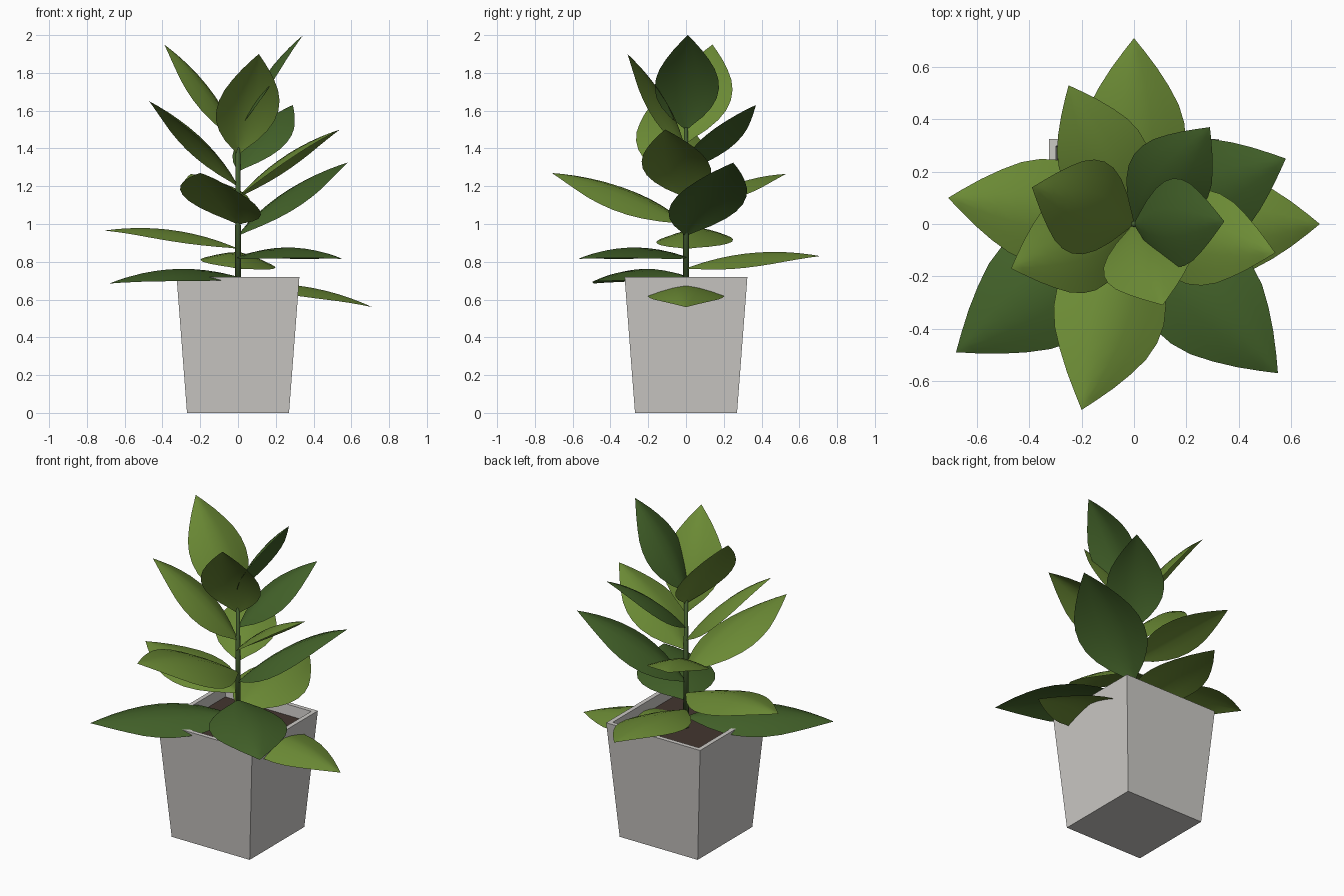
import bpy, bmesh, math
from mathutils import Vector, Matrix

if "Cube" in bpy.data.objects:
    bpy.data.objects.remove(bpy.data.objects["Cube"])


def material(name, rgb):
    m = bpy.data.materials.new(name)
    m.diffuse_color = (*rgb, 1)
    m.use_nodes = True
    m.node_tree.nodes["Principled BSDF"].inputs["Base Color"].default_value = m.diffuse_color
    return m


POT = material("pale grey", (0.60, 0.585, 0.56))
SOIL = material("dark soil", (0.055, 0.036, 0.028))
STEM = material("stem green", (0.06, 0.115, 0.03))
LIGHT = material("light green", (0.15, 0.26, 0.036))
DARK = material("dark green", (0.055, 0.12, 0.022))


def finish(bm, name, mat, smooth=False):
    me = bpy.data.meshes.new(name)
    bm.to_mesh(me)
    bm.free()
    me.materials.append(mat)
    for p in me.polygons:
        p.use_smooth = smooth
    ob = bpy.data.objects.new(name, me)
    bpy.context.collection.objects.link(ob)
    return ob


def square(bm, half, z):
    return [bm.verts.new((sx * half, sy * half, z))
            for sx, sy in ((-1, -1), (1, -1), (1, 1), (-1, 1))]


# Pot: tapered square shell with a thin rim and a hollow top
bm = bmesh.new()
rings = [square(bm, h, z) for h, z in
         ((0.27, 0), (0.325, 0.72), (0.298, 0.72), (0.288, 0.60))]
bm.faces.new(rings[0][::-1])
for a, b in zip(rings, rings[1:]):
    for i in range(4):
        j = (i + 1) % 4
        bm.faces.new((a[i], a[j], b[j], b[i]))
bm.faces.new(rings[-1])
finish(bm, "pot", POT)

# Soil: flat square slab inside the pot
bm = bmesh.new()
top, bottom = square(bm, 0.292, 0.655), square(bm, 0.289, 0.61)
bm.faces.new(top)
bm.faces.new(bottom[::-1])
for i in range(4):
    j = (i + 1) % 4
    bm.faces.new((bottom[i], bottom[j], top[j], top[i]))
finish(bm, "soil", SOIL)

# Stem: slim tapered rod
bm = bmesh.new()
bmesh.ops.create_cone(bm, cap_ends=True, segments=8, radius1=0.017, radius2=0.011,
                      depth=0.87, matrix=Matrix.Translation((0, 0, 1.075)))
finish(bm, "stem", STEM, True)

# Leaf outline: (position along the leaf, relative half width)
OUTLINE = [(0, 0.03), (0.05, 0.20), (0.14, 0.52), (0.24, 0.78), (0.34, 0.94),
           (0.44, 1), (0.54, 0.97), (0.64, 0.86), (0.74, 0.67), (0.84, 0.44),
           (0.93, 0.2), (1, 0)]
ACROSS = (-1, -0.66, -0.33, 0, 0.33, 0.66, 1)


def leaf(name, base_z, tip, mat, roll=0):
    base, tip = Vector((0, 0, base_z)), Vector(tip)
    axis = tip - base
    length = axis.length
    d = axis.normalized()
    side = d.cross(Vector((0, 0, 1))).normalized()
    side = Matrix.Rotation(math.radians(roll), 3, d) @ side
    up = side.cross(d)
    bm = bmesh.new()
    rows = []
    for s, w in OUTLINE[:-1]:
        half = 0.28 * length * w
        mid = base + axis * s + up * (0.07 * length * 4 * s * (1 - s))
        rows.append([bm.verts.new(mid + side * (half * t)
                                  - up * (0.27 * half * abs(t) ** 1.4))
                     for t in ACROSS])
    for a, b in zip(rows, rows[1:]):
        for i in range(len(ACROSS) - 1):
            bm.faces.new((a[i], a[i + 1], b[i + 1], b[i]))
    point = bm.verts.new(tip)
    for i in range(len(ACROSS) - 1):
        bm.faces.new((rows[-1][i], rows[-1][i + 1], point))
    finish(bm, name, mat, True)


# Leaves spiral up the stem: base height, tip position, colour, roll
LEAVES = [
    (0.675, (0.71, 0.00, 0.56), LIGHT, 0),
    (0.72, (-0.68, -0.49, 0.685), DARK, 0),
    (0.765, (0.00, 0.71, 0.83), LIGHT, 6),
    (0.825, (0.55, -0.57, 0.815), DARK, 0),
    (0.87, (-0.71, 0.10, 0.965), LIGHT, 0),
    (0.94, (0.58, 0.25, 1.325), DARK, 0),
    (1.00, (-0.20, -0.71, 1.27), LIGHT, -11),
    (1.07, (-0.25, 0.53, 1.265), LIGHT, 0),
    (1.14, (0.54, -0.11, 1.50), LIGHT, 0),
    (1.20, (-0.47, -0.17, 1.65), LIGHT, 0),
    (1.28, (0.29, 0.37, 1.63), DARK, 0),
    (1.37, (0.11, -0.31, 1.90), LIGHT, 0),
    (1.43, (-0.39, 0.14, 1.95), LIGHT, 0),
    (1.50, (0.345, 0.01, 2.00), DARK, 0),
]
for n, (z, tip, mat, roll) in enumerate(LEAVES, 1):
    leaf(f"leaf_{n:02d}", z, tip, mat, roll)
